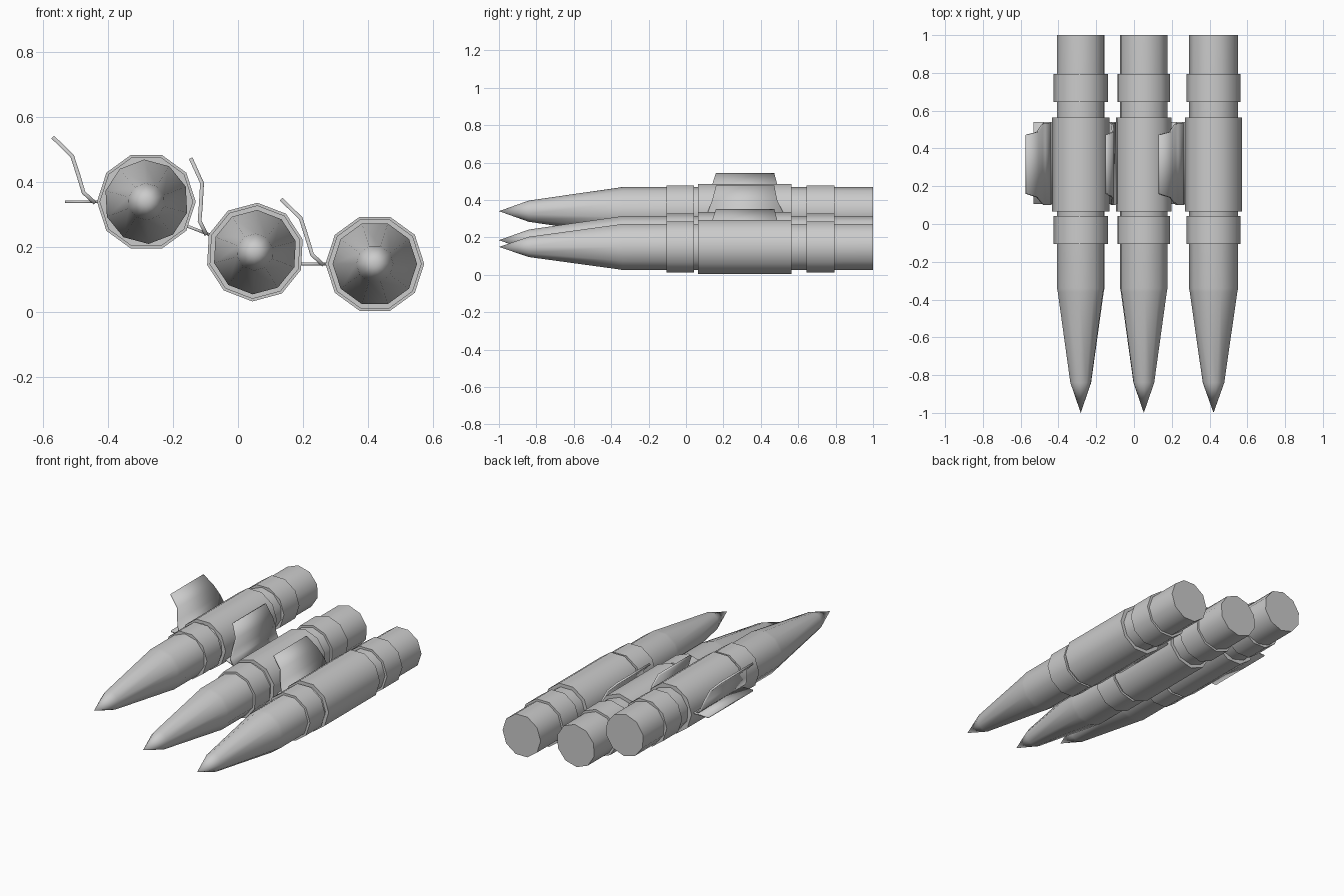
import bpy, bmesh
from math import cos, sin, radians, pi

if "Cube" in bpy.data.objects:
    bpy.data.objects.remove(bpy.data.objects["Cube"])

SIDES = 10


def rotate(x, z, center, deg):
    a = radians(deg)
    return (center[0] + x * cos(a) - z * sin(a),
            center[1] + x * sin(a) + z * cos(a))


def finish(name, bm, angle=40):
    bmesh.ops.recalc_face_normals(bm, faces=bm.faces)
    mesh = bpy.data.meshes.new(name)
    bm.to_mesh(mesh)
    bm.free()
    ob = bpy.data.objects.new(name, mesh)
    bpy.context.collection.objects.link(ob)
    bpy.ops.object.select_all(action='DESELECT')
    ob.select_set(True)
    bpy.context.view_layer.objects.active = ob
    bpy.ops.object.shade_smooth_by_angle(angle=radians(angle))
    return ob


def lathe(name, profile, center, deg):
    """Ten-sided solid around the y direction; profile holds (y, radius)."""
    bm = bmesh.new()
    rings = []
    for y, r in profile:
        if r == 0:
            rings.append([bm.verts.new((center[0], y, center[1]))])
            continue
        ring = []
        for i in range(SIDES):
            t = 2 * pi * i / SIDES
            x, z = rotate(r * cos(t), r * sin(t), center, deg)
            ring.append(bm.verts.new((x, y, z)))
        rings.append(ring)
    for a, b in zip(rings, rings[1:]):
        for i in range(SIDES):
            j = (i + 1) % SIDES
            if len(a) == 1:
                bm.faces.new((a[0], b[j], b[i]))
            else:
                bm.faces.new((a[i], a[j], b[j], b[i]))
    for end in (rings[0], rings[-1]):
        if len(end) > 2:
            bm.faces.new(end)
    return finish(name, bm)


def sheet(name, stations, thickness, center, deg):
    """Bent plate; stations hold (x, z, y_front, y_back)."""
    bm = bmesh.new()
    rows = []
    for x, z, y0, y1 in stations:
        px, pz = rotate(x, z, center, deg)
        rows.append([bm.verts.new((px, y, pz)) for y in (y0, y1)])
    for a, b in zip(rows, rows[1:]):
        bm.faces.new((a[0], a[1], b[1], b[0]))
    ob = finish(name, bm, 20)
    mod = ob.modifiers.new("thickness", 'SOLIDIFY')
    mod.thickness = thickness
    mod.offset = 0
    return ob


SHELL = [(-1, 0), (-0.84, 0.057), (-0.36, 0.126), (-0.34, 0.130), (1, 0.130)]
BANDS = [("front_band", -0.105, 0.042, 0.144),
         ("sleeve", 0.065, 0.565, 0.152),
         ("rear_band", 0.645, 0.795, 0.144)]
FIN = [(-0.158, -0.004, 0.10, 0.535), (-0.193, 0.028, 0.10, 0.535),
       (-0.208, 0.078, 0.115, 0.52), (-0.228, 0.140, 0.14, 0.488),
       (-0.288, 0.199, 0.16, 0.472)]
TAB = [(-0.14, 0, 0.105, 0.54), (-0.25, 0, 0.105, 0.54)]

# side, axis position (x, z), roll of link, roll of shell
ROUNDS = [("left", (-0.282, 0.340), 0, -15),
          ("middle", (0.052, 0.185), -21, -21),
          ("right", (0.421, 0.149), 0, 0)]

for side, center, roll, shell_roll in ROUNDS:
    # pointed body
    lathe(side + "_shell", SHELL, center, shell_roll)
    # link bands around the body
    for part, y0, y1, r in BANDS:
        lathe(f"{side}_{part}", [(y0, r), (y1, r)], center, roll)
    # bent fin and flat tab on the link
    sheet(side + "_fin", FIN, 0.012, center, roll)
    sheet(side + "_tab", TAB, 0.009, center, roll)
